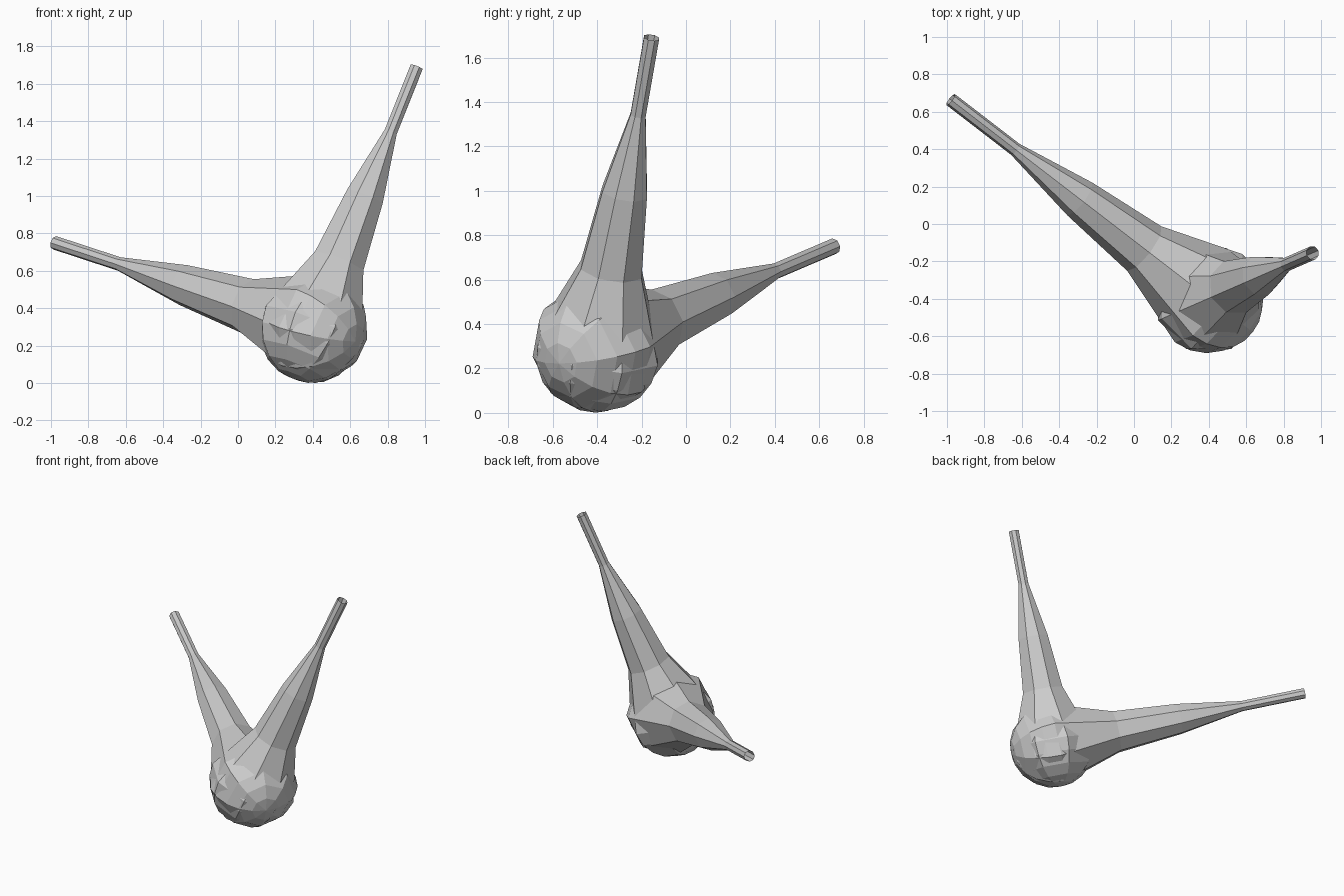
import bpy, bmesh, math
from mathutils import Vector

if "Cube" in bpy.data.objects:
    bpy.data.objects.remove(bpy.data.objects["Cube"])

SIDES = 8
HUB = Vector((0.40, -0.397, 0.297))


def tapered_arm(name, tip, phase):
    """Open-tipped eight-sided arm, widening into a rounded end at the hub."""
    axis = Vector(tip) - HUB
    length = axis.length
    rot = axis.to_track_quat('Z', 'Y')
    # profile: (distance along the arm, radius), rounded end first
    R = 0.297
    prof = [(-R * math.cos(a), R * math.sin(a))
            for a in (math.radians(18 * i) for i in range(1, 5))]
    prof += [(0, R), (length * .25, .15), (length * .5, .11),
             (length * .75, .037), (length, .037)]
    bm = bmesh.new()
    rings = []
    for d, r in prof:
        rings.append([bm.verts.new(HUB + rot @ Vector((
            r * math.cos(2 * math.pi * k / SIDES + phase),
            r * math.sin(2 * math.pi * k / SIDES + phase), d)))
            for k in range(SIDES)])
    pole = bm.verts.new(HUB + rot @ Vector((0, 0, -R)))
    for k in range(SIDES):
        n = (k + 1) % SIDES
        bm.faces.new((pole, rings[0][n], rings[0][k]))
        for a, b in zip(rings, rings[1:]):
            bm.faces.new((a[k], a[n], b[n], b[k]))
    bmesh.ops.recalc_face_normals(bm, faces=bm.faces)
    me = bpy.data.meshes.new(name)
    bm.to_mesh(me)
    bm.free()
    ob = bpy.data.objects.new(name, me)
    bpy.context.collection.objects.link(ob)
    return ob


# upright arm and reclining arm share the rounded hub
tapered_arm("upright_arm", (0.955, -0.155, 1.69), 0)
tapered_arm("side_arm", (-0.98, 0.665, 0.75), 0)
